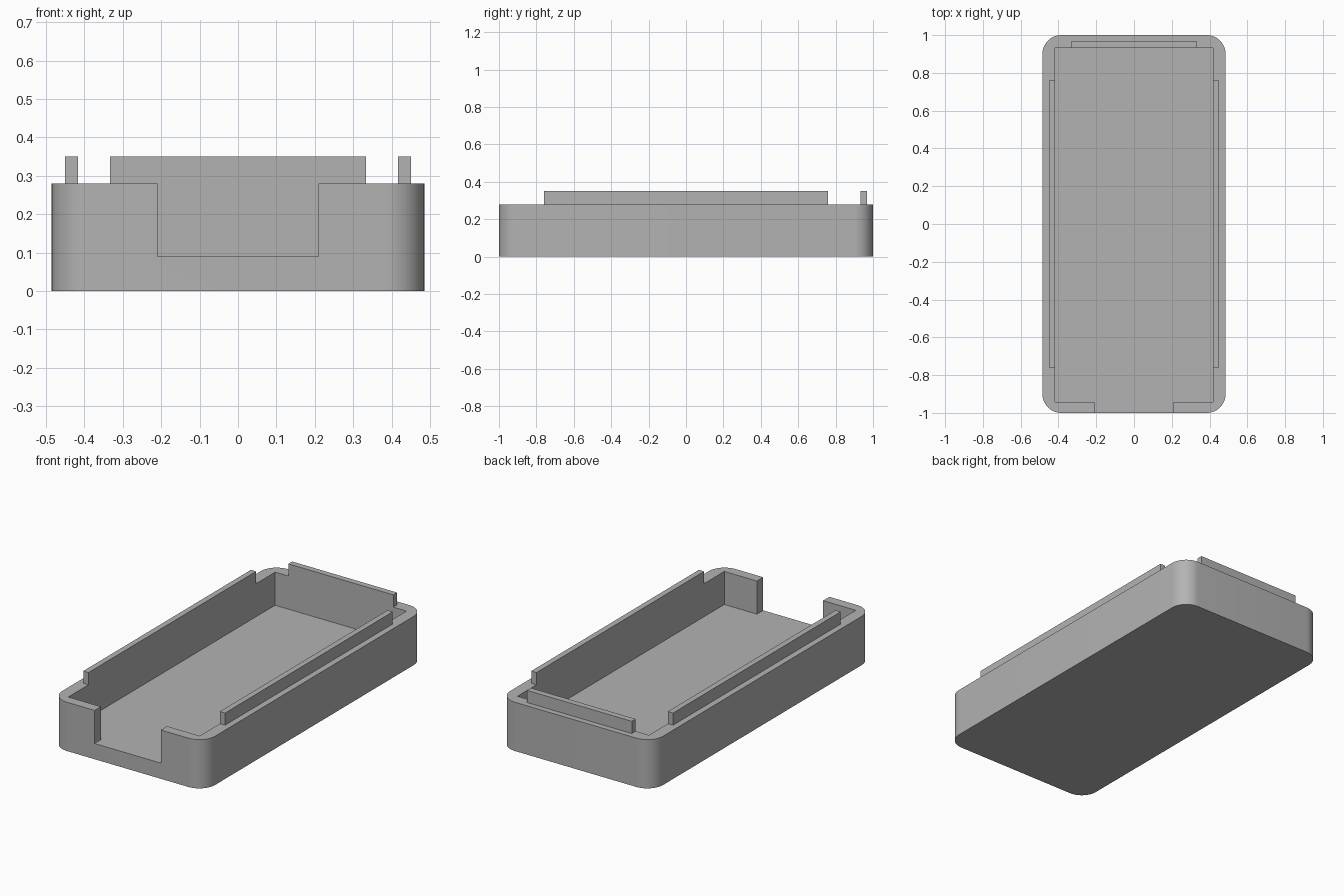
import bpy
import bmesh
from math import cos, sin, pi

cube = bpy.data.objects.get("Cube")
if cube:
    bpy.data.objects.remove(cube, do_unlink=True)

# Overall sizes
HALF_X, HALF_Y, RADIUS = 0.485, 1.0, 0.1
RIM_Z, FLOOR_Z, LIP_Z = 0.28, 0.09, 0.35
IN_X, IN_FRONT, IN_BACK = 0.417, -0.943, 0.932
NOTCH_X = 0.21

grey = bpy.data.materials.new("plain grey")
grey.use_nodes = True
colour = (0.45, 0.45, 0.45, 1)
grey.diffuse_color = colour
grey.node_tree.nodes["Principled BSDF"].inputs["Base Color"].default_value = colour


def prism(name, outline, z0, z1):
    """Extrude a counter-clockwise outline from z0 to z1."""
    bm = bmesh.new()
    face = bm.faces.new([bm.verts.new((x, y, z0)) for x, y in outline])
    top = bmesh.ops.extrude_face_region(bm, geom=[face])["geom"]
    verts = [v for v in top if isinstance(v, bmesh.types.BMVert)]
    bmesh.ops.translate(bm, verts=verts, vec=(0, 0, z1 - z0))
    bmesh.ops.recalc_face_normals(bm, faces=bm.faces)
    mesh = bpy.data.meshes.new(name)
    bm.to_mesh(mesh)
    bm.free()
    mesh.materials.append(grey)
    obj = bpy.data.objects.new(name, mesh)
    bpy.context.collection.objects.link(obj)
    return obj


def box(name, x0, x1, y0, y1, z0, z1):
    return prism(name, [(x0, y0), (x1, y0), (x1, y1), (x0, y1)], z0, z1)


def rounded_rectangle(hx, hy, r, steps=12):
    points = []
    for corner, (sx, sy) in enumerate([(1, 1), (-1, 1), (-1, -1), (1, -1)]):
        for i in range(steps + 1):
            a = (corner + i / steps) * pi / 2
            points.append((sx * (hx - r) + r * cos(a), sy * (hy - r) + r * sin(a)))
    return points


# Tray body, hollowed out with an open notch through the front wall
tray = prism("tray_body", rounded_rectangle(HALF_X, HALF_Y, RADIUS), 0, RIM_Z)
right_half = [(NOTCH_X, -HALF_Y - 0.1), (NOTCH_X, IN_FRONT), (IN_X, IN_FRONT), (IN_X, IN_BACK)]
left_half = [(-x, y) for x, y in reversed(right_half)]
cutter = prism("cavity_cutter", right_half + left_half, FLOOR_Z, RIM_Z + 0.1)
cutter.hide_render = True

cut = tray.modifiers.new("cavity", 'BOOLEAN')
cut.operation = 'DIFFERENCE'
cut.solver = 'EXACT'
cut.object = cutter
bpy.ops.object.select_all(action='DESELECT')
bpy.context.view_layer.objects.active = tray
tray.select_set(True)
bpy.ops.object.modifier_apply(modifier=cut.name)
bpy.data.objects.remove(cutter, do_unlink=True)
bpy.ops.object.shade_smooth_by_angle()

# Raised locating lips on the side and back walls
box("left_lip", IN_X, 0.45, -0.76, 0.76, RIM_Z, LIP_Z)
box("right_lip", -0.45, -IN_X, -0.76, 0.76, RIM_Z, LIP_Z)
box("back_lip", -0.333, 0.333, IN_BACK, 0.967, RIM_Z, LIP_Z)
